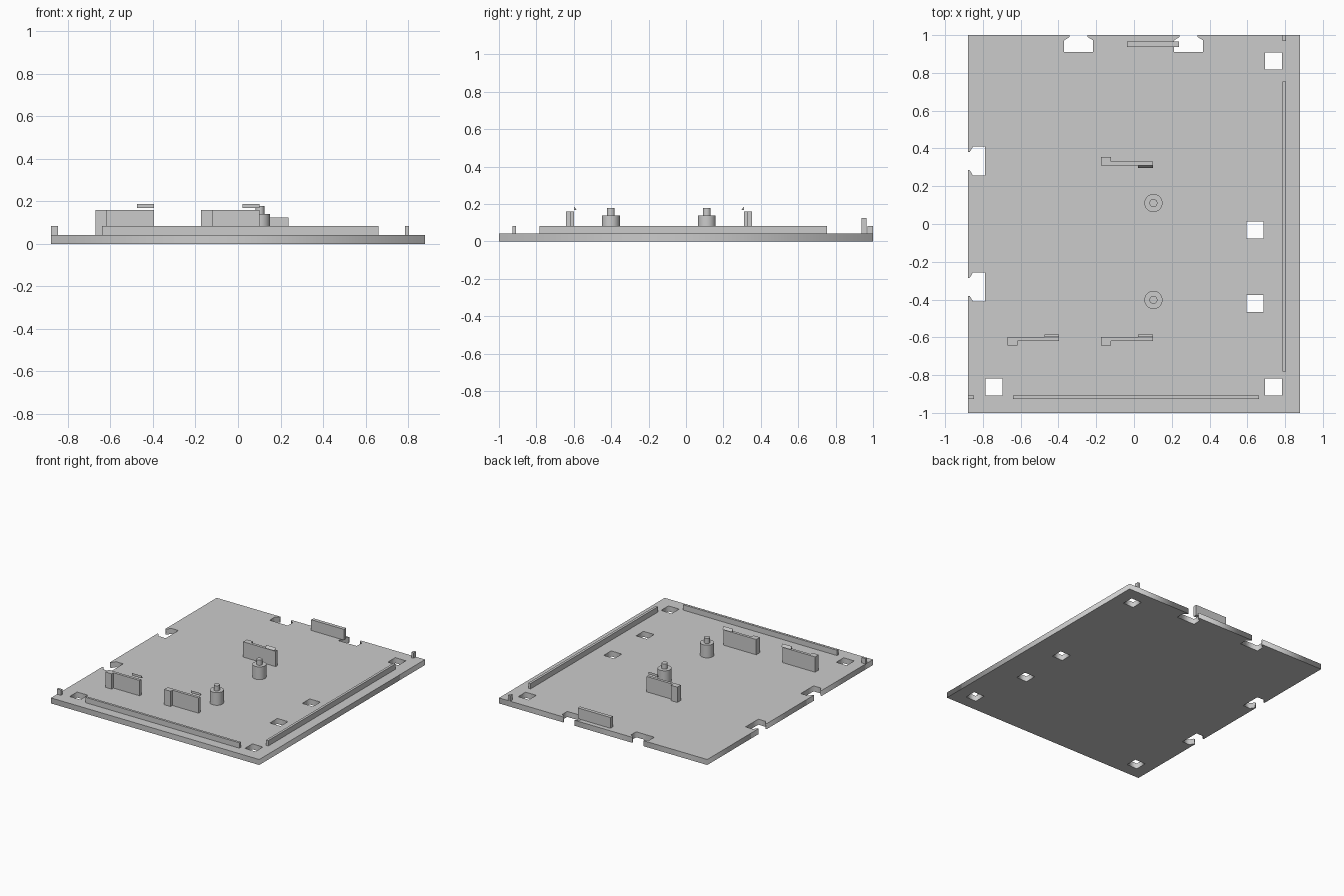
import bpy
import bmesh
from mathutils import Matrix

if "Cube" in bpy.data.objects:
    bpy.data.objects.remove(bpy.data.objects["Cube"], do_unlink=True)

BASE = 0.042        # thickness of the base plate
RAIL_TOP = 0.083
HALF_X, HALF_Y = 0.88, 1.0

grey = bpy.data.materials.new("light_grey")
grey.use_nodes = True
COLOUR = (0.6, 0.6, 0.6, 1)
grey.diffuse_color = COLOUR
grey.node_tree.nodes["Principled BSDF"].inputs["Base Color"].default_value = COLOUR


def add_object(name, bm):
    bmesh.ops.recalc_face_normals(bm, faces=bm.faces)
    mesh = bpy.data.meshes.new(name)
    bm.to_mesh(mesh)
    bm.free()
    mesh.materials.clear()
    mesh.materials.append(grey)
    obj = bpy.data.objects.new(name, mesh)
    bpy.context.collection.objects.link(obj)
    return obj


def prism(bm, points, offset):
    """Extrude a closed 3D polygon by an offset."""
    face = bm.faces.new([bm.verts.new(p) for p in points])
    new = bmesh.ops.extrude_face_region(bm, geom=[face])["geom"]
    verts = [v for v in new if isinstance(v, bmesh.types.BMVert)]
    bmesh.ops.translate(bm, verts=verts, vec=offset)


def block(name, x0, x1, y0, y1, top):
    bm = bmesh.new()
    prism(bm, [(x0, y0, BASE), (x1, y0, BASE), (x1, y1, BASE), (x0, y1, BASE)],
          (0, 0, top - BASE))
    return add_object(name, bm)


# Base plate: outline with narrow-mouthed notches, and square through holes
half_notch = [(0.048, 0), (0.048, 0.01), (0.077, 0.028), (0.077, 0.09)]
notch = half_notch + [(-t, d) for t, d in reversed(half_notch)]
outline = [(-HALF_X, -HALF_Y), (HALF_X, -HALF_Y), (HALF_X, HALF_Y)]
for x in (0.289, -0.293):
    outline += [(x + t, HALF_Y - d) for t, d in notch]
outline.append((-HALF_X, HALF_Y))
for y in (0.333, -0.333):
    outline += [(-HALF_X + d, y + t) for t, d in notch]

loops = [outline]
H = 0.045
for x, y in [(0.738, 0.862), (0.641, -0.031), (0.641, -0.422),
             (0.738, -0.862), (-0.742, -0.862)]:
    loops.append([(x - H, y - H), (x - H, y + H), (x + H, y + H), (x + H, y - H)])

curve = bpy.data.curves.new("plate_outline", "CURVE")
curve.dimensions = "2D"
curve.fill_mode = "BOTH"
curve.extrude = BASE / 2
for loop in loops:
    spline = curve.splines.new("POLY")
    spline.points.add(len(loop) - 1)
    for point, (x, y) in zip(spline.points, loop):
        point.co = (x, y, 0, 1)
    spline.use_cyclic_u = True
helper = bpy.data.objects.new("plate_outline", curve)
bpy.context.collection.objects.link(helper)
bpy.context.view_layer.update()
filled = bpy.data.meshes.new_from_object(
    helper.evaluated_get(bpy.context.evaluated_depsgraph_get()))
bm = bmesh.new()
bm.from_mesh(filled)
bmesh.ops.remove_doubles(bm, verts=bm.verts, dist=0.0001)
bmesh.ops.translate(bm, verts=bm.verts, vec=(0, 0, BASE / 2))
add_object("base_plate", bm)
bpy.data.objects.remove(helper, do_unlink=True)
bpy.data.meshes.remove(filled)

# Edge rails, corner stubs and the upright tab at the back
block("left_rail", 0.785, 0.804, -0.782, 0.755, RAIL_TOP)
block("left_stub", 0.785, 0.804, 0.97, HALF_Y, RAIL_TOP)
block("front_rail", -0.64, 0.661, -0.927, -0.909, RAIL_TOP)
block("front_stub", -HALF_X, -0.847, -0.927, -0.909, RAIL_TOP)
block("back_tab", -0.038, 0.238, 0.938, 0.965, 0.124)


# Clips: thin wall, thick end post and a small wedge-shaped hook
def clip(name, x, y, inward):
    def span(a, b):
        return sorted((y + a * inward, y + b * inward))
    block(name + "_wall", x + 0.053, x + 0.275, *span(-0.021, 0), 0.159)
    block(name + "_post", x, x + 0.053, *span(-0.043, 0), 0.159)
    bm = bmesh.new()
    prism(bm, [(x + 0.196, y, 0.168), (x + 0.196, y, 0.187),
               (x + 0.196, y + 0.015 * inward, 0.168)], (0.079, 0, 0))
    add_object(name + "_hook", bm)


clip("front_right_clip", -0.671, -0.599, 1)
clip("front_middle_clip", -0.174, -0.599, 1)
clip("back_clip", -0.174, 0.311, -1)


# Stepped locating pegs
def peg(name, x, y):
    bm = bmesh.new()
    for radius, z0, z1 in ((0.048, BASE, 0.139), (0.021, 0.139, 0.178)):
        bmesh.ops.create_cone(bm, cap_ends=True, segments=48, radius1=radius,
                              radius2=radius, depth=z1 - z0,
                              matrix=Matrix.Translation((x, y, (z0 + z1) / 2)))
    obj = add_object(name, bm)
    bpy.ops.object.select_all(action="DESELECT")
    obj.select_set(True)
    bpy.context.view_layer.objects.active = obj
    bpy.ops.object.shade_smooth_by_angle()


peg("front_peg", 0.103, -0.402)
peg("back_peg", 0.103, 0.111)
